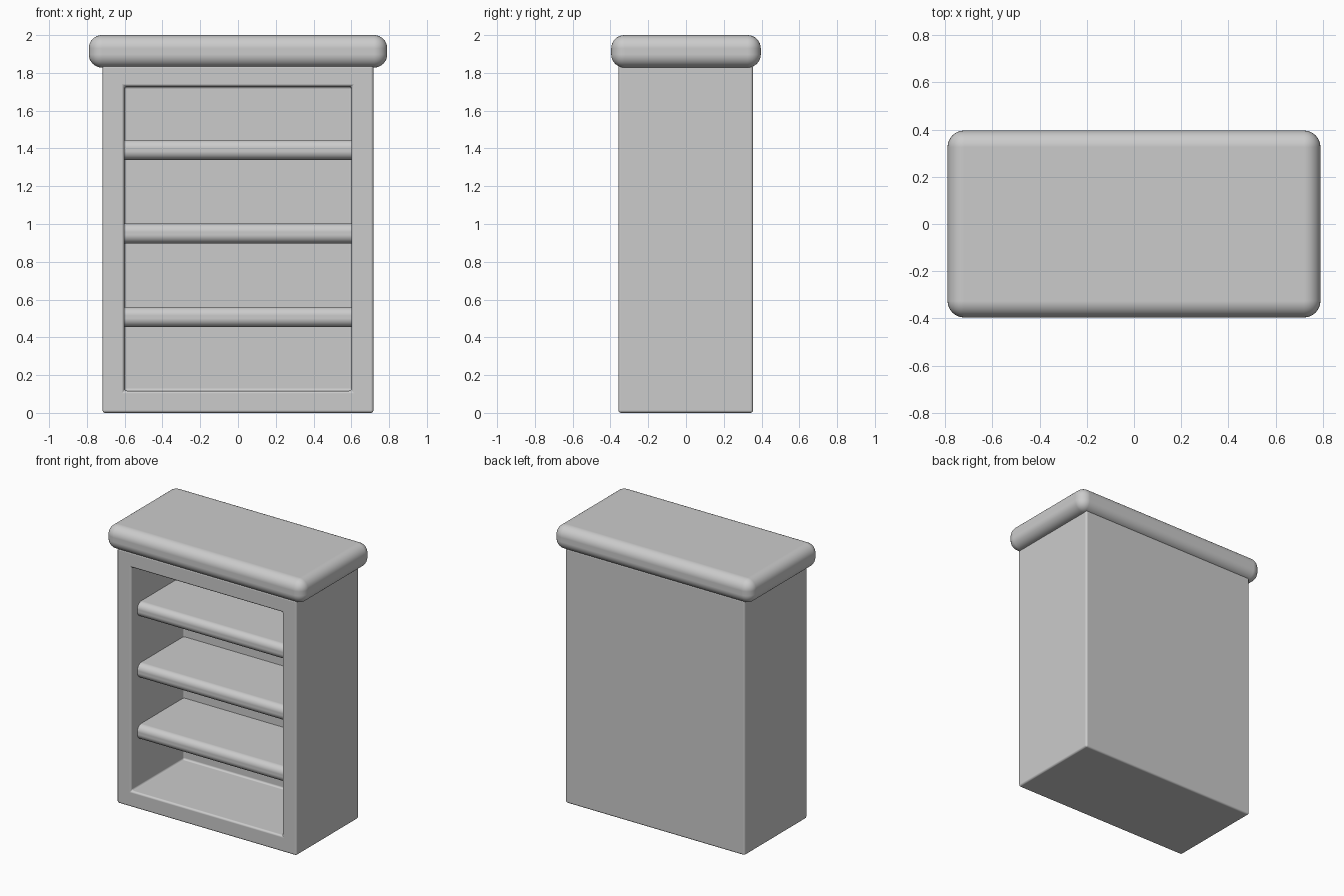
import bpy
import bmesh

if "Cube" in bpy.data.objects:
    bpy.data.objects.remove(bpy.data.objects["Cube"])


def finish(name, bm, width, segments):
    """Turn a bmesh into a softly bevelled, smooth shaded object."""
    bmesh.ops.recalc_face_normals(bm, faces=bm.faces)
    mesh = bpy.data.meshes.new(name)
    bm.to_mesh(mesh)
    bm.free()
    for p in mesh.polygons:
        p.use_smooth = True
    obj = bpy.data.objects.new(name, mesh)
    bpy.context.collection.objects.link(obj)
    bevel = obj.modifiers.new("soft_edges", "BEVEL")
    bevel.width = width
    bevel.segments = segments
    bevel.limit_method = "ANGLE"
    bevel.harden_normals = True
    return obj


def box(x, y0, y1, z0, z1):
    """Box bmesh, symmetric in x."""
    bm = bmesh.new()
    bmesh.ops.create_cube(bm, size=1)
    for v in bm.verts:
        v.co.x *= 2 * x
        v.co.y = y0 if v.co.y < 0 else y1
        v.co.z = z0 if v.co.z < 0 else z1
    return bm


# Cabinet: box with the front inset and pushed in to form the cavity
bm = box(0.717, -0.358, 0.355, 0.0, 1.84)
bm.faces.ensure_lookup_table()
front = min(bm.faces, key=lambda f: f.calc_center_median().y)
bmesh.ops.inset_individual(bm, faces=[front], thickness=0.117)
for v in front.verts:
    v.co.x = 0.602 if v.co.x > 0 else -0.602
    v.co.z = 1.728 if v.co.z > 1 else 0.117
pushed = bmesh.ops.extrude_discrete_faces(bm, faces=[front])["faces"][0]
for v in pushed.verts:
    v.co.y = 0.24
bmesh.ops.remove_doubles(bm, verts=bm.verts, dist=1e-5)
finish("cabinet", bm, 0.014, 3)

# Thick rounded top slab
finish("top_slab", box(0.79, -0.396, 0.396, 1.828, 2.0), 0.07, 8)

# Three shelves with rounded fronts, ends buried in the cabinet walls
for i in range(3):
    z = 0.508 + i * 0.4425
    finish(f"shelf_{i + 1}", box(0.65, -0.288, 0.29, z - 0.053, z + 0.053), 0.045, 6)
